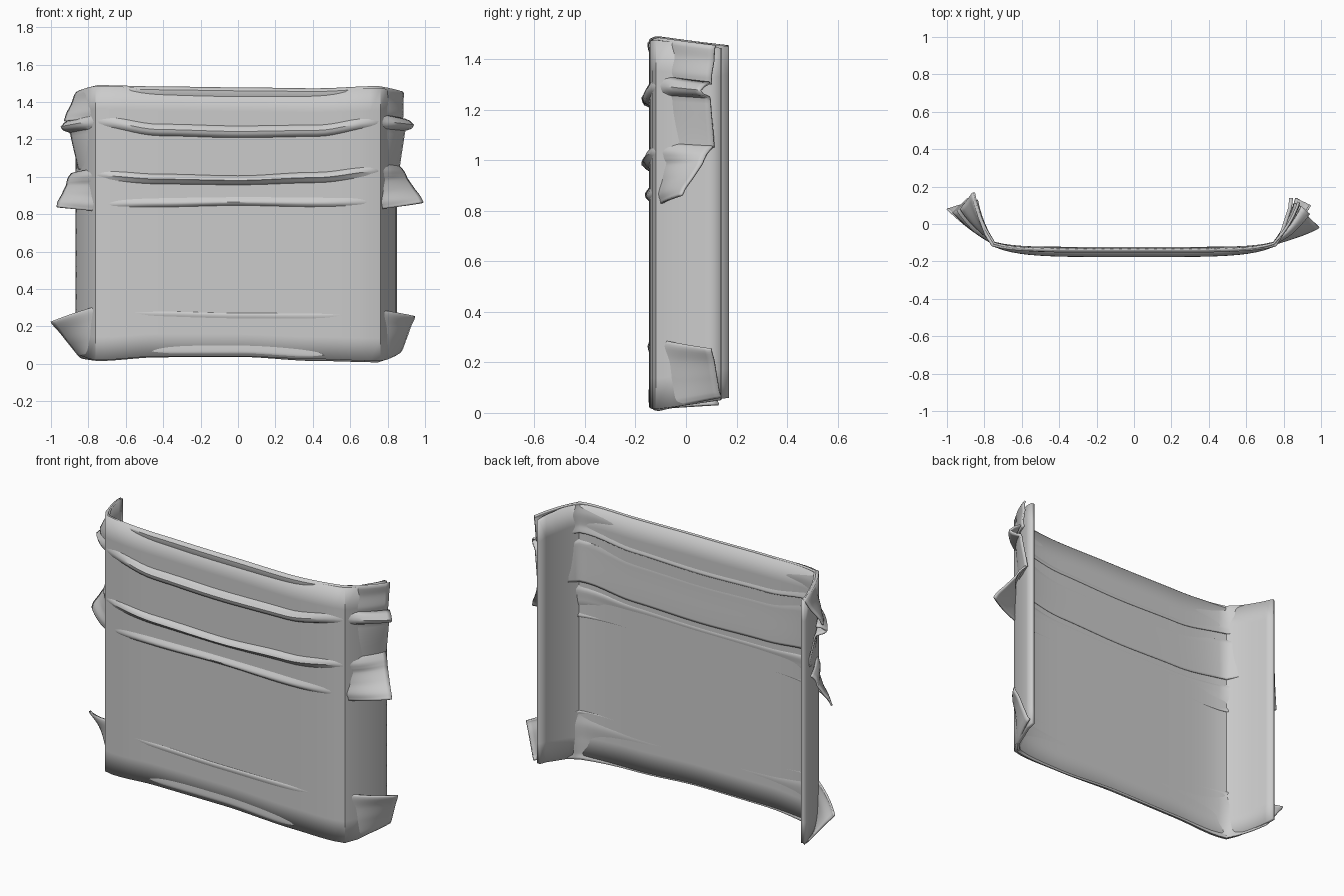
import bpy, bmesh
from mathutils import Vector

cube = bpy.data.objects.get("Cube")
if cube:
    bpy.data.objects.remove(cube)

CORNER = 0.75


def ease(keys, t):
    """Smoothly interpolate sorted (position, value) keys."""
    if t <= keys[0][0]:
        return keys[0][1]
    for (a, va), (b, vb) in zip(keys, keys[1:]):
        if t <= b:
            k = (t - a) / (b - a)
            return va + (vb - va) * k * k * (3 - 2 * k)
    return keys[-1][1]


def across(values, x):
    """Height along the front, keyed corner, quarter, middle, quarter, corner."""
    return ease(list(zip((-CORNER, -0.42, 0, 0.42, CORNER), values)), x)


def front_y(x):
    return -0.127 + 0.025 * abs(x / CORNER) ** 8


def sheet(name, columns, thickness, inward):
    """Skin a grid of points and give it cloth thickness."""
    bm = bmesh.new()
    grid = [[bm.verts.new(p) for p in col] for col in columns]
    for a, b in zip(grid, grid[1:]):
        for i in range(len(a) - 1):
            bm.faces.new((a[i], a[i + 1], b[i + 1], b[i]))
    mesh = bpy.data.meshes.new(name)
    bm.to_mesh(mesh)
    bm.free()
    ob = bpy.data.objects.new(name, mesh)
    bpy.context.collection.objects.link(ob)
    mod = ob.modifiers.new("thickness", "SOLIDIFY")
    mod.thickness = thickness
    mod.offset = inward
    bpy.ops.object.select_all(action="DESELECT")
    ob.select_set(True)
    bpy.context.view_layer.objects.active = ob
    bpy.ops.object.shade_smooth_by_angle(angle=0.7)
    return ob


FRONT = [CORNER * i / 16 for i in range(-16, 17)]


def band(name, top, bottom, left, right, profile, flare, rows=24, steps=10):
    """Draped band: edge heights, wing tips (top, bottom), fold profile, wing fold size."""
    def column(hi, lo, out, scale):
        pts = []
        for i in range(rows + 1):
            t = i / rows
            pts.append(hi.lerp(lo, t) + out * ease(profile, t) * scale)
        return pts

    def wing(side, tips):
        hi = Vector((side * CORNER, front_y(CORNER), across(top, side)))
        lo = Vector((side * CORNER, front_y(CORNER), across(bottom, side)))
        cols = []
        for i in range(1, steps + 1):
            k = i / steps
            sag = Vector((side * 0.3, -0.2, 0)) * 0.14 * k * (1 - k)
            out = Vector((side * 0.75 * min(1, 3 * k), -0.66, 0))
            cols.append(column(hi.lerp(Vector(tips[0]), k) + sag,
                               lo.lerp(Vector(tips[1]), k) + sag,
                               out, 0.4 + (flare - 0.4) * k))
        return cols

    cols = wing(-1, left)[::-1]
    for x in FRONT:
        y = front_y(x)
        cols.append(column(Vector((x, y, across(top, x))),
                           Vector((x, y, across(bottom, x))),
                           Vector((0, -1, 0)), 1 - 0.6 * abs(x / CORNER) ** 4))
    cols += wing(1, right)
    return sheet(name, cols, 0.01, -1)


# Backing panel with wings folded to the rear
plan = [(-0.85, 0.17), (-0.84, 0.12), (-0.815, 0.04), (-0.78, -0.05)]
plan += [(x, front_y(x)) for x in FRONT]
plan += [(0.78, -0.05), (0.805, 0.03), (0.825, 0.09), (0.83, 0.14)]
panel_cols = []
for x, y in plan:
    back = max(0, (y + 0.1) / 0.27)
    low = across((0.02, 0.04, 0.04, 0.025, 0.015), x) + 0.04 * back
    high = across((1.485, 1.475, 1.47, 1.465, 1.475), x) - 0.035 * back
    panel_cols.append([Vector((x, y, low + (high - low) * i / 12)) for i in range(13)])
sheet("backing_panel", panel_cols, 0.02, -1)

# Upper band
band("top_band",
     (1.49, 1.483, 1.478, 1.473, 1.485), (1.31, 1.27, 1.26, 1.27, 1.31),
     ((-0.86, 0.17, 1.455), (-0.93, 0.08, 1.30)),
     ((0.88, 0.12, 1.455), (0.88, 0.10, 1.30)),
     [(0, 0.01), (0.08, 0.026), (0.4, 0.012), (0.75, 0.02), (1, 0.005)], 0.4)

# Second band with a rolled upper fold
band("upper_fold_band",
     (1.34, 1.29, 1.28, 1.285, 1.335), (1.02, 0.99, 0.98, 0.99, 1.03),
     ((-0.90, 0.12, 1.30), (-0.85, 0.11, 1.04)),
     ((0.89, 0.10, 1.31), (0.86, 0.115, 1.05)),
     [(0, 0.005), (0.06, 0.035), (0.14, 0.05), (0.2, 0.04), (0.26, 0.01), (1, 0.005)], 1.5)

# Third band with a ridge above and a rolled hem below
band("middle_band",
     (1.045, 1.02, 1.01, 1.03, 1.07), (0.815, 0.825, 0.835, 0.825, 0.825),
     ((-0.89, 0.14, 1.02), (-0.97, 0.06, 0.84)),
     ((0.86, 0.11, 1.06), (0.99, -0.02, 0.865)),
     [(0, 0.01), (0.08, 0.04), (0.16, 0.05), (0.24, 0.035), (0.36, 0.008),
      (0.6, 0.014), (0.84, 0.036), (1, 0.01)], 0.25)

# Lower band
band("bottom_band",
     (0.31, 0.29, 0.28, 0.28, 0.29), (0.015, 0.035, 0.037, 0.015, 0.008),
     ((-1.0, 0.08, 0.225), (-0.84, 0.13, 0.03)),
     ((0.945, 0.10, 0.255), (0.87, 0.14, 0.06)),
     [(0, 0.008), (0.06, 0.025), (0.3, 0.01), (0.6, 0.018), (0.9, 0.022), (1, 0.005)], 0.3)
